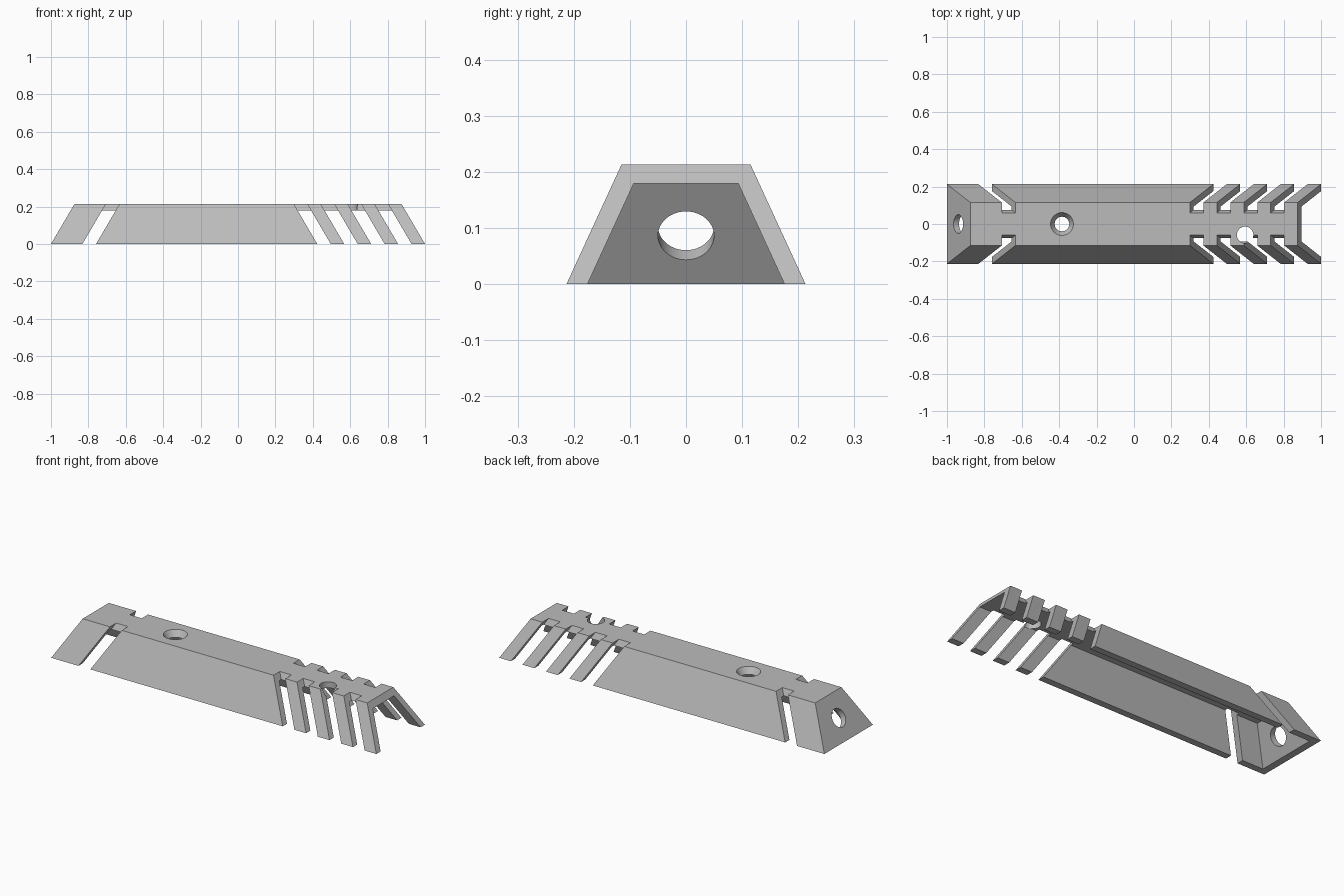
import bpy, bmesh, math
from mathutils import Vector

if "Cube" in bpy.data.objects:
    bpy.data.objects.remove(bpy.data.objects["Cube"], do_unlink=True)

H, HALF, CREST = 0.213, 0.213, 0.115      # height, half width at base and top
RUN = 0.125 / H                           # slant of ends and slots, x per z
LEAN = (HALF - CREST) / H                 # slant of side walls, y per z
WALL = 0.034                              # wall thickness
ROOF = H - WALL                           # underside of the top plate

gray = bpy.data.materials.new("light gray")
gray.use_nodes = True
gray.diffuse_color = (0.5, 0.5, 0.5, 1)
gray.node_tree.nodes["Principled BSDF"].inputs["Base Color"].default_value = (0.5, 0.5, 0.5, 1)


def add_object(name, bm):
    bmesh.ops.recalc_face_normals(bm, faces=bm.faces)
    mesh = bpy.data.meshes.new(name)
    bm.to_mesh(mesh)
    bm.free()
    mesh.materials.append(gray)
    obj = bpy.data.objects.new(name, mesh)
    bpy.context.collection.objects.link(obj)
    return obj


def block(name, z0, z1, corners):
    """Six-sided block; corners(z) gives its four (x, y) points at a height."""
    bm = bmesh.new()
    low, high = ([bm.verts.new((x, y, z)) for x, y in corners(z)] for z in (z0, z1))
    bm.faces.new(low[::-1])
    bm.faces.new(high)
    for i in range(4):
        j = (i + 1) % 4
        bm.faces.new((low[i], low[j], high[j], high[i]))
    return add_object(name, bm)


def plug(name, centre, axis, r_low, r_high, depth):
    """Round cutter along an axis."""
    bm = bmesh.new()
    bmesh.ops.create_cone(bm, cap_ends=True, segments=48, radius1=r_low,
                          radius2=r_high, depth=depth)
    obj = add_object(name, bm)
    obj.rotation_mode = "QUATERNION"
    obj.rotation_quaternion = Vector((0, 0, 1)).rotation_difference(Vector(axis))
    obj.location = centre
    return obj


def rect(x0, x1, y0, y1):
    return [(x0, y0), (x1, y0), (x1, y1), (x0, y1)]


# Outer body: sloped sides and sloped ends
body = block("channel_body", 0, H, lambda z: rect(
    -1 + RUN * z, 1 - RUN * z, -HALF + LEAN * z, HALF - LEAN * z))

# Hollow, open below and at the left end
end_gap = WALL * math.hypot(1, RUN)
side_gap = WALL * math.hypot(1, LEAN)
cutters = [block("hollow_cutter", -0.1, ROOF, lambda z: rect(
    -1 + end_gap + RUN * z, 1.3,
    -HALF + side_gap + LEAN * z, HALF - side_gap - LEAN * z))]


# Slanted slots through both side walls and the edges of the top plate
def slot_pair(x, width, slant):
    for side in (-1, 1):
        cutters.append(block("slot_cutter", -0.1, H + 0.1, lambda z: rect(
            x + slant * z, x + width + slant * z,
            side * (HALF - 0.055 - LEAN * z), side * 0.4)))


slot_pair(-0.832, 0.073, RUN)
for i in range(4):
    slot_pair(0.424 + 0.144 * i, 0.072, -RUN)

# Countersunk hole, plain hole and end hole
cutters.append(plug("countersink_cutter", (-0.385, 0, H - WALL / 2), (0, 0, 1),
                    0.028, 0.072, 2 * WALL))
cutters.append(plug("plain_hole_cutter", (0.594, -0.058, H), (0, 0, 1),
                    0.044, 0.044, 2.2 * WALL))
cutters.append(plug("end_hole_cutter", (-1 + RUN * 0.1035, 0, 0.1035), (-1, 0, RUN),
                    0.05, 0.05, 0.15))

# Cut everything, then drop the cutters
for cutter in cutters:
    cutter.hide_render = True
    mod = body.modifiers.new(cutter.name, "BOOLEAN")
    mod.operation = "DIFFERENCE"
    mod.solver = "EXACT"
    mod.object = cutter
bpy.context.view_layer.update()
result = bpy.data.meshes.new_from_object(
    body.evaluated_get(bpy.context.evaluated_depsgraph_get()))
body.modifiers.clear()
body.data = result
for cutter in cutters:
    bpy.data.objects.remove(cutter, do_unlink=True)

# One material, sharp edges kept on the flat walls
body.data.materials.clear()
body.data.materials.append(gray)
bpy.context.view_layer.objects.active = body
body.select_set(True)
bpy.ops.object.shade_smooth_by_angle(angle=math.radians(25))
